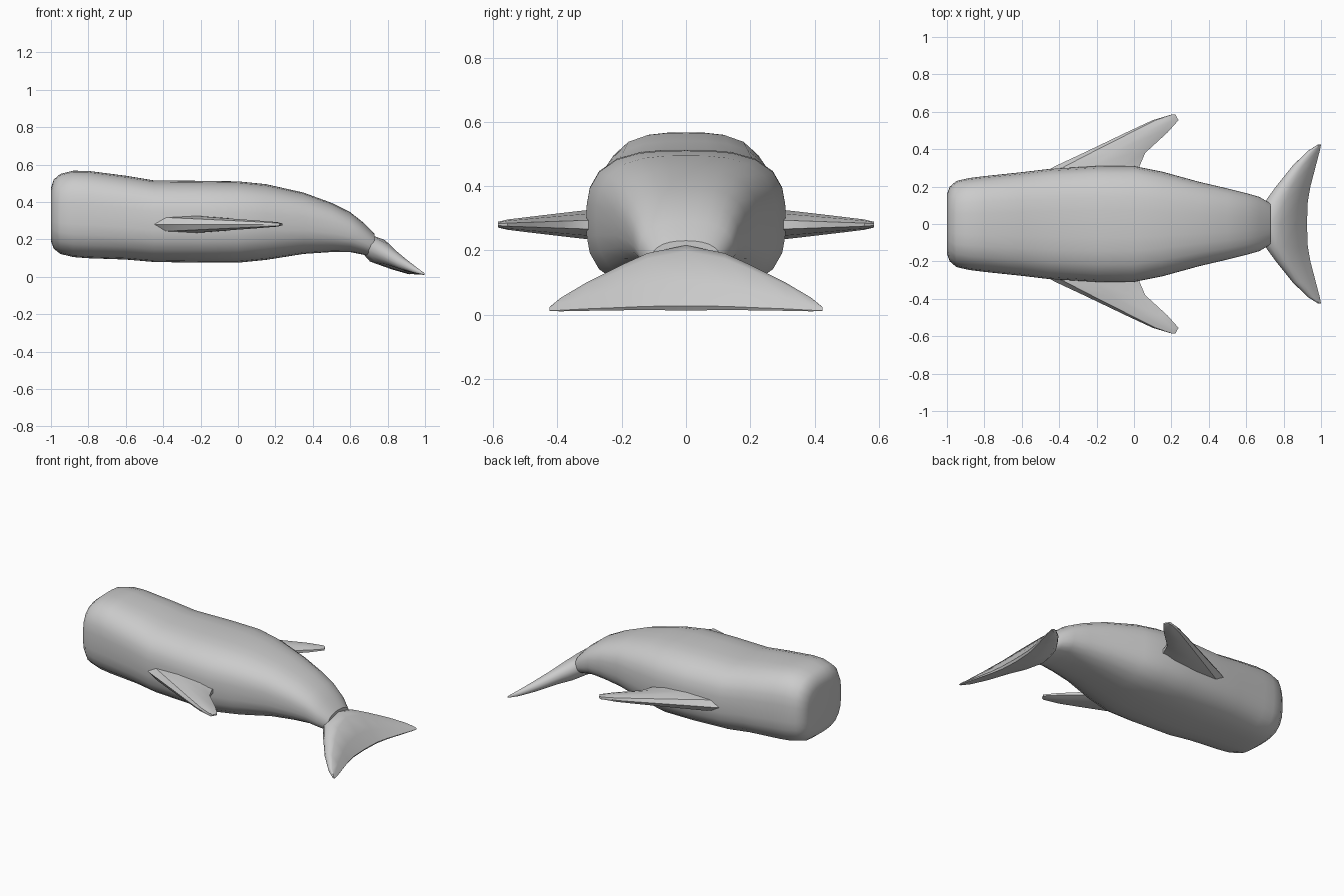
import bpy, bmesh, math
from mathutils import Vector

if "Cube" in bpy.data.objects:
    bpy.data.objects.remove(bpy.data.objects["Cube"])


def loft(name, rings, angle=40):
    """Skin a list of equal-length point rings and cap both ends."""
    bm = bmesh.new()
    loops = [[bm.verts.new(p) for p in ring] for ring in rings]
    n = len(loops[0])
    for a, b in zip(loops, loops[1:]):
        for i in range(n):
            j = (i + 1) % n
            bm.faces.new((a[i], a[j], b[j], b[i]))
    bm.faces.new(loops[0])
    bm.faces.new(loops[-1])
    bmesh.ops.recalc_face_normals(bm, faces=bm.faces)
    mesh = bpy.data.meshes.new(name)
    bm.to_mesh(mesh)
    bm.free()
    obj = bpy.data.objects.new(name, mesh)
    bpy.context.collection.objects.link(obj)
    bpy.ops.object.select_all(action='DESELECT')
    obj.select_set(True)
    bpy.context.view_layer.objects.active = obj
    bpy.ops.object.shade_smooth_by_angle(angle=math.radians(angle))
    return obj


def oval(x, lo, hi, w, n, sides=28):
    """Squarish oval cross-section across the body."""
    ring = []
    for i in range(sides):
        a = 2 * math.pi * i / sides
        c, s = math.cos(a), math.sin(a)
        r = (abs(c) ** n + abs(s) ** n) ** (-1 / n)
        ring.append((x, w * r * c, (lo + hi) / 2 + (hi - lo) / 2 * r * s))
    return ring


def blade(y, lx, lz, tx, tz, t, shape):
    """Foil section at y, from leading point to trailing point."""
    lead, trail = Vector((lx, y, lz)), Vector((tx, y, tz))
    d = (trail - lead).normalized()
    up = Vector((-d.z, 0, d.x))
    top = [lead.lerp(trail, u) + up * t * h for u, h in shape]
    low = [lead.lerp(trail, u) - up * t * h for u, h in shape[1:]]
    return top + low[::-1]


# Body: x, bottom, top, half width, squareness
body = [
    (-1.0, .19, .475, .16, 2.8), (-.985, .15, .52, .20, 3), (-.95, .122, .55, .23, 3.1),
    (-.88, .105, .567, .246, 3.1), (-.8, .099, .566, .256, 3.1), (-.6, .092, .54, .277, 3),
    (-.45, .079, .515, .295, 3), (-.2, .075, .513, .31, 3), (0, .075, .51, .31, 3),
    (.15, .09, .495, .28, 2.9), (.35, .122, .45, .225, 2.8), (.5, .132, .395, .19, 2.7),
    (.6, .132, .345, .165, 2.6), (.67, .118, .29, .145, 2.5), (.73, .10, .23, .11, 2.4),
]
loft("body", [oval(*s) for s in body])

# Tail flukes: one blade swept from side to side
fluke_shape = [(0, 0), (.03, .45), (.12, .8), (.3, 1), (.7, .55), (1, .12)]
half = [
    (.12, .71, .17, .925, .02, .06), (.2, .765, .14, .94, .018, .045),
    (.31, .85, .088, .97, .015, .03), (.39, .93, .045, .992, .012, .016),
    (.425, .985, .02, 1.0, .012, .006),
]
span = [(-s[0], *s[1:]) for s in half[::-1]] + [(0, .67, .19, .92, .02, .07)] + half
loft("tail_flukes", [blade(*s, fluke_shape) for s in span])

# Side fins
fin_shape = [(0, 0), (.12, .8), (.45, 1), (.8, .75), (1, .3)]
fin = [
    (.25, -.53, .03, .046), (.31, -.42, .03, .045), (.38, -.27, .06, .037),
    (.49, -.04, .18, .024), (.555, .1, .238, .016), (.585, .2, .222, .009),
]
for side, label in ((-1, "right_fin"), (1, "left_fin")):
    loft(label, [blade(side * y, a, .28, b, .28, t, fin_shape) for y, a, b, t in fin], 30)
